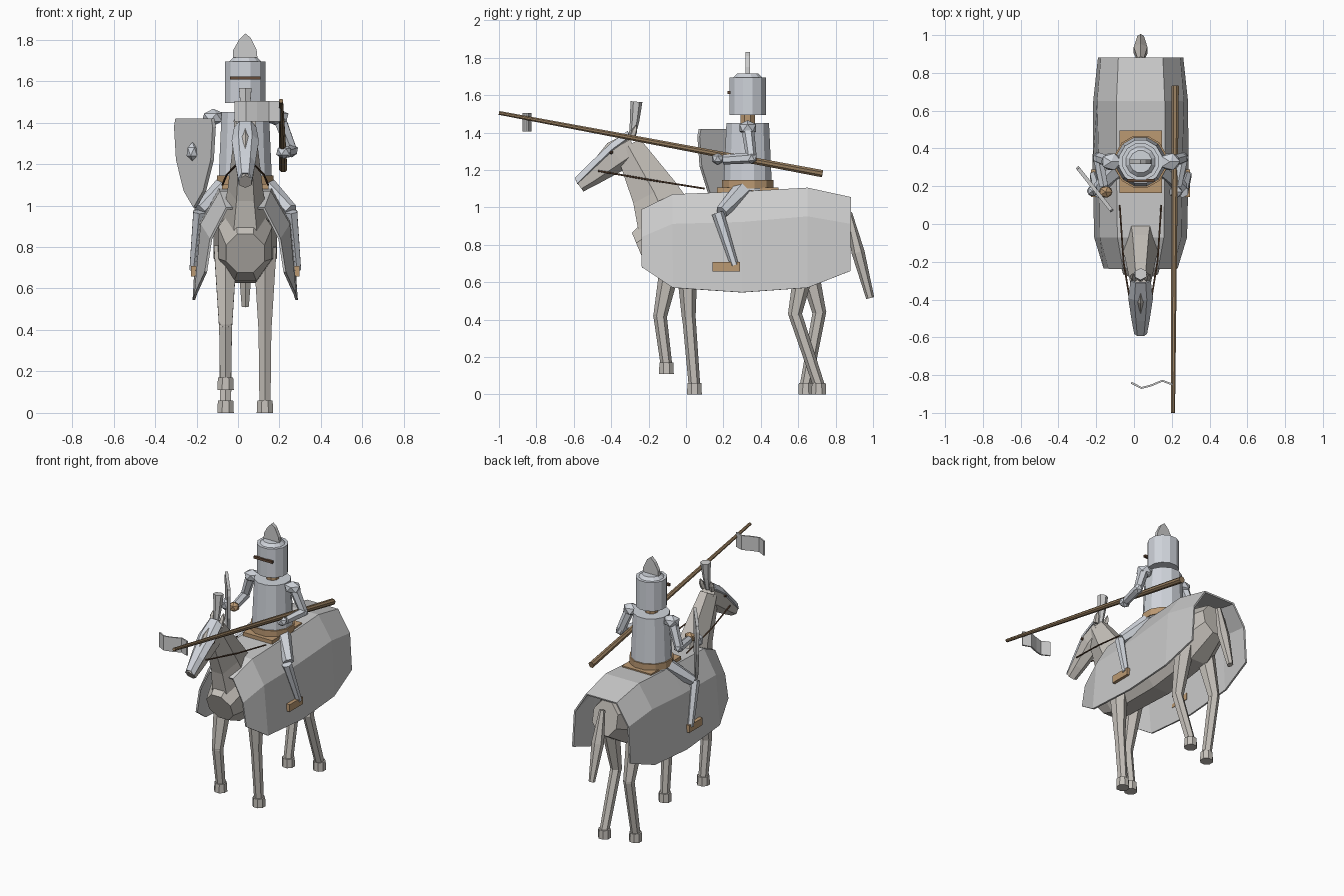
import bpy, bmesh, math
from mathutils import Vector, Matrix

if "Cube" in bpy.data.objects:
    bpy.data.objects.remove(bpy.data.objects["Cube"])

CX = 0.035  # rider and horse centre line


def mat(name, rgb):
    m = bpy.data.materials.new(name)
    m.diffuse_color = (*rgb, 1)
    m.use_nodes = True
    m.node_tree.nodes["Principled BSDF"].inputs["Base Color"].default_value = m.diffuse_color
    return m


HIDE = mat("hide", (0.56, 0.53, 0.49))
STEEL = mat("steel", (0.63, 0.66, 0.71))
LEATHER = mat("leather", (0.50, 0.32, 0.17))
WOOD = mat("wood", (0.30, 0.20, 0.11))
DARK = mat("dark", (0.13, 0.07, 0.04))


def finish(name, bm, material=None):
    bmesh.ops.recalc_face_normals(bm, faces=bm.faces[:])
    me = bpy.data.meshes.new(name)
    bm.to_mesh(me)
    bm.free()
    ob = bpy.data.objects.new(name, me)
    bpy.context.collection.objects.link(ob)
    if material:
        me.materials.append(material)
    return ob


def loft(name, rings, material=None, closed=True):
    bm = bmesh.new()
    vs = [[bm.verts.new(p) for p in r] for r in rings]
    n = len(vs[0])
    for a, b in zip(vs, vs[1:]):
        for i in range(n if closed else n - 1):
            j = (i + 1) % n
            bm.faces.new((a[i], a[j], b[j], b[i]))
    if closed:
        bm.faces.new(vs[0])
        bm.faces.new(vs[-1])
    return finish(name, bm, material)


def tube(name, pts, radii, sides=6, material=None, turn=0.5):
    """Rings of given (side, depth) radius along a path."""
    pts = [Vector(p) for p in pts]
    rings = []
    for i, p in enumerate(pts):
        t = (pts[min(i + 1, len(pts) - 1)] - pts[max(i - 1, 0)]).normalized()
        u = Vector((1, 0, 0))
        u = (u - t * u.dot(t)).normalized()
        v = t.cross(u)
        r = radii[i] if isinstance(radii[i], tuple) else (radii[i], radii[i])
        angs = [2 * math.pi * (k + turn) / sides for k in range(sides)]
        rings.append([p + u * r[0] * math.cos(a) + v * r[1] * math.sin(a) for a in angs])
    return loft(name, rings, material)


def box(name, c, s, material=None):
    bm = bmesh.new()
    bmesh.ops.create_cube(bm, size=1, matrix=Matrix.Translation(c) @ Matrix.Diagonal((*s, 1)))
    return finish(name, bm, material)


def ball(name, c, s, material=None):
    bm = bmesh.new()
    bmesh.ops.create_icosphere(bm, subdivisions=1, radius=1,
                               matrix=Matrix.Translation(c) @ Matrix.Diagonal((*s, 1)))
    return finish(name, bm, material)


def solid(ob, t, offset=0):
    m = ob.modifiers.new("thickness", 'SOLIDIFY')
    m.thickness, m.offset = t, offset


# Horse body, neck and head
tube("horse_body", [(CX, -.25, .77), (CX, -.13, .82), (CX, .3, .83), (CX, .65, .86), (CX, .84, .9)],
     [(.10, .11), (.14, .20), (.165, .22), (.16, .2), (.1, .12)], 8, HIDE)
tube("horse_neck", [(CX, -.10, .92), (CX, -.17, 1.08), (CX, -.31, 1.33)],
     [(.115, .19), (.085, .145), (.055, .085)], 6, HIDE, 0)
tube("horse_head", [(CX, -.28, 1.33), (CX, -.37, 1.275), (CX, -.50, 1.165), (CX, -.57, 1.115)],
     [(.055, .075), (.062, .085), (.045, .05), (.036, .037)], 6, HIDE)

# Face armour plate lying on the nose, with its plume
loft("face_plate", [[(CX - w, y, z - .03), (CX - w * .5, y - .01, z), (CX + w * .5, y - .01, z), (CX + w, y, z - .03)]
                    for y, z, w in ((-.30, 1.405, .05), (-.39, 1.34, .062), (-.50, 1.235, .045), (-.58, 1.155, .03))],
     STEEL, False)
solid(bpy.data.objects["face_plate"], .01)
tube("head_plume", [(CX, -.29, 1.37), (CX, -.275, 1.46), (CX, -.265, 1.565)],
     [.016, .025, (.035, .032)], 6, None)

# Tail
tube("horse_tail", [(CX, .87, .97), (CX, .92, .76), (CX, .985, .515)],
     [(.02, .018), (.042, .035), (.02, .022)], 6, HIDE)

# Legs: body joint, knee, fetlock as (y, z)
legs = {"front_right_leg": (.13, (0, .8), (.015, .40), (.045, .05)),
        "front_left_leg": (-.06, (-.06, .8), (-.14, .41), (-.105, .16)),
        "hind_right_leg": (.13, (.66, .8), (.58, .42), (.71, .05)),
        "hind_left_leg": (-.06, (.62, .8), (.715, .43), (.64, .05))}
for name, (x, a, b, c) in legs.items():
    tube(name + "_upper", [(x, *a), (x, *b)], [.065, .036], 6, HIDE)
    tube(name + "_lower", [(x, b[0], b[1] + .02), (x, *c)], [.036, .031], 6, HIDE)
    tube(name + "_hoof", [(x, c[0], c[1] - .05), (x, c[0], c[1] + .01)], [.043, .04], 8, HIDE)

# Cloth cover: y, then half width and height of top edge, fold and hem
cover = [(-.235, .09, .985, .165, .84, .19, .68), (-.07, .12, 1.065, .21, .91, .24, .57),
         (.30, .125, 1.08, .215, .92, .248, .545), (.65, .125, 1.10, .225, .95, .245, .57),
         (.88, .115, 1.05, .205, .91, .22, .66)]
rings = []
for y, a, az, b, bz, c, cz in cover:
    half = [(c, cz), (b, bz), (a, az)]
    rings.append([(CX - x, y, z) for x, z in half] + [(CX + x, y, z) for x, z in reversed(half)])
solid(loft("cloth_cover", rings, None, False), .012)

# Saddle, and the rider's belt, torso, neck and helmet
Y = .33
box("saddle", (CX, Y, 1.09), (.225, .33, .03), LEATHER)


def drum(name, levels, sides=12, material=STEEL):
    tube(name, [(CX, Y, z) for z, r in levels], [r for z, r in levels], sides, material)


drum("belt", [(1.10, .142), (1.145, .142)], material=LEATHER)
drum("torso", [(1.09, .135), (1.45, .118)])
drum("rider_neck", [(1.44, .042), (1.51, .042)], 8, LEATHER)
drum("helmet", [(1.495, .1), (1.695, .1)])
drum("helmet_lid", [(1.69, .085), (1.715, .06)])
box("eye_slit", (CX, Y - .1, 1.615), (.145, .016, .016), DARK)
leaf = [(-.06, 1.70), (.06, 1.70), (.055, 1.75), (.025, 1.81), (0, 1.83), (-.03, 1.80), (-.058, 1.75)]
loft("helmet_crest", [[(CX + x, y, z) for x, z in leaf] for y in (.317, .341)])

# Parts on both sides
for side, s in (("left", -1), ("right", 1)):
    def P(x, y, z, s=s):
        return (CX + s * x, y, z)
    ball(side + "_shoulder", P(.155, Y, 1.425), (.06, .052, .042), STEEL)
    tube(side + "_upper_arm", [P(.165, .33, 1.42), P(.225, .35, 1.265)], [.034, .028], 6, STEEL)
    tube(side + "_forearm", [P(.225, .355, 1.265), P(.195, .2, 1.255)], [.03, .026], 6, STEEL)
    ball(side + "_elbow", P(.225, .35, 1.265), (.033, .033, .033), STEEL)
    ball(side + "_hand", P(.185, .17, 1.26), (.04, .035, .035), STEEL if s > 0 else LEATHER)
    tube(side + "_thigh", [P(.08, .32, 1.11), P(.22, .19, .975)], [.055, .035], 6, STEEL)
    tube(side + "_shin", [P(.222, .17, .97), P(.25, .26, .69)], [.033, .022], 6, STEEL)
    box(side + "_foot", P(.245, .215, .683), (.035, .145, .05), LEATHER)
    tube(side + "_rein", [P(.045, -.47, 1.195), P(.09, -.2, 1.148), P(.11, .1, 1.1)], [.005] * 3, 5, DARK)
    ball(side + "_eye", P(.054, -.40, 1.295), (.012, .012, .012), DARK)
    tube(side + "_ear", [P(.035, -.29, 1.37), P(.04, -.275, 1.41), P(.04, -.265, 1.44)],
         [.018, .016, .003], 5, HIDE)

# Lance with its wavy pennant
tube("lance", [(.207, -1.0, 1.505), (.212, -.2, 1.355), (.218, .73, 1.18)], [.011, .016, .021], 8, WOOD)
wave = [(.205, -.85), (.15, -.83), (.09, -.855), (.04, -.868), (-.015, -.84)]
solid(loft("pennant", [[(x, y, 1.405), (x, y, 1.505)] for x, y in wave], None, False), .01)

# Shield turned outwards, with a boss
outline = [(-.14, 1.42), (.14, 1.42), (.15, 1.38), (.135, 1.22), (.075, 1.07), (0, .99),
           (-.075, 1.07), (-.135, 1.22), (-.15, 1.38)]
along = Vector((.62, -.78, 0))
out = Vector((-.78, -.62, 0))
mid = Vector((-.2, .19, 0))
loft("shield", [[mid + along * x + out * d + Vector((0, 0, z)) for x, z in outline] for d in (0, .02)])
ball("shield_boss", mid + out * .025 + Vector((0, 0, 1.26)), (.032, .032, .045), STEEL)
